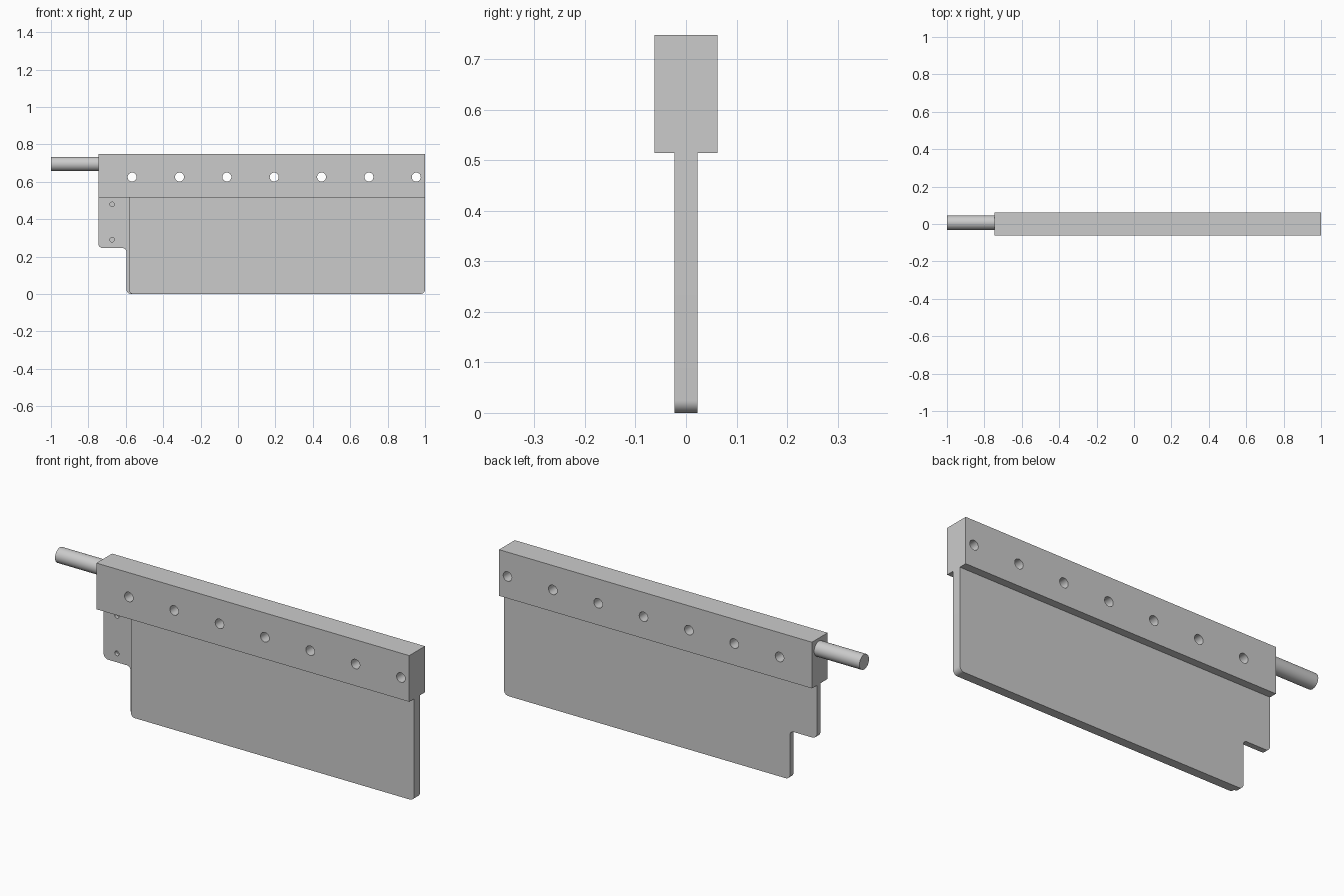
import bpy, bmesh, math
from mathutils import Vector, Matrix

if "Cube" in bpy.data.objects:
    bpy.data.objects.remove(bpy.data.objects["Cube"])

TOP, SPLIT, LEFT, RIGHT = 0.748, 0.515, -0.747, 1.0
BACK, STEP, FRONT = 0.023, -0.005, -0.023


def finish(bm, name):
    bmesh.ops.recalc_face_normals(bm, faces=bm.faces)
    mesh = bpy.data.meshes.new(name)
    bm.to_mesh(mesh)
    bm.free()
    obj = bpy.data.objects.new(name, mesh)
    bpy.context.collection.objects.link(obj)
    return obj


def plate(name, corners, y0, y1):
    """Extrude an x-z outline of (x, z, fillet radius) right-angle corners."""
    pts = []
    n = len(corners)
    for i, (x, z, r) in enumerate(corners):
        p = Vector((x, z))
        if r == 0:
            pts.append(p)
            continue
        a = (Vector(corners[i - 1][:2]) - p).normalized()
        b = (Vector(corners[(i + 1) % n][:2]) - p).normalized()
        c = p + r * (a + b)
        for k in range(9):
            t = math.pi / 2 * k / 8
            pts.append(c - r * (b * math.cos(t) + a * math.sin(t)))
    bm = bmesh.new()
    face = bm.faces.new([bm.verts.new((p.x, y0, p.y)) for p in pts])
    ext = bmesh.ops.extrude_face_region(bm, geom=[face])
    moved = [v for v in ext["geom"] if isinstance(v, bmesh.types.BMVert)]
    bmesh.ops.translate(bm, vec=(0, y1 - y0, 0), verts=moved)
    return finish(bm, name)


def cylinders(name, centres, radius, depth, axis, segments=32):
    bm = bmesh.new()
    rot = Matrix.Rotation(math.pi / 2, 4, axis)
    for c in centres:
        bmesh.ops.create_cone(bm, cap_ends=True, segments=segments, radius1=radius,
                              radius2=radius, depth=depth,
                              matrix=Matrix.Translation(c) @ rot)
    return finish(bm, name)


def activate(obj):
    bpy.ops.object.select_all(action='DESELECT')
    obj.select_set(True)
    bpy.context.view_layer.objects.active = obj


def drill(obj, cutter):
    cutter.hide_render = True
    mod = obj.modifiers.new("holes", 'BOOLEAN')
    mod.operation = 'DIFFERENCE'
    mod.solver = 'EXACT'
    mod.object = cutter
    activate(obj)
    bpy.ops.object.modifier_apply(modifier=mod.name)
    bpy.data.objects.remove(cutter)


# Clamp bar with a row of seven through holes
bar = plate("clamp_bar", [(LEFT, SPLIT, 0), (RIGHT, SPLIT, 0),
                          (RIGHT, TOP, 0), (LEFT, TOP, 0)], -0.0625, 0.0625)
drill(bar, cylinders("bar_holes", [(-0.566 + 0.2532 * i, 0, 0.625) for i in range(7)],
                     0.024, 0.3, 'X'))

# Back plate with the side tab and its two blind holes
back = plate("back_plate", [(-0.597, 0, 0.025), (RIGHT, 0, 0.025), (RIGHT, SPLIT, 0),
                            (LEFT, SPLIT, 0), (LEFT, 0.245, 0.025),
                            (-0.597, 0.245, 0.02)], STEP, BACK)
drill(back, cylinders("tab_holes", [(-0.673, STEP, z) for z in (0.29, 0.479)],
                      0.012, 0.036, 'X', 24))

# Front plate, set in from the tab
front = plate("front_plate", [(-0.582, 0, 0.022), (RIGHT, 0, 0.025),
                              (RIGHT, SPLIT, 0), (-0.582, SPLIT, 0)], FRONT, STEP)

# Handle rod
rod = cylinders("handle_rod", [((LEFT - 1) / 2, 0.007, 0.695)], 0.038, LEFT + 1, 'Y', 48)

for obj in (bar, back, front, rod):
    activate(obj)
    bpy.ops.object.shade_smooth_by_angle(angle=math.radians(30))
